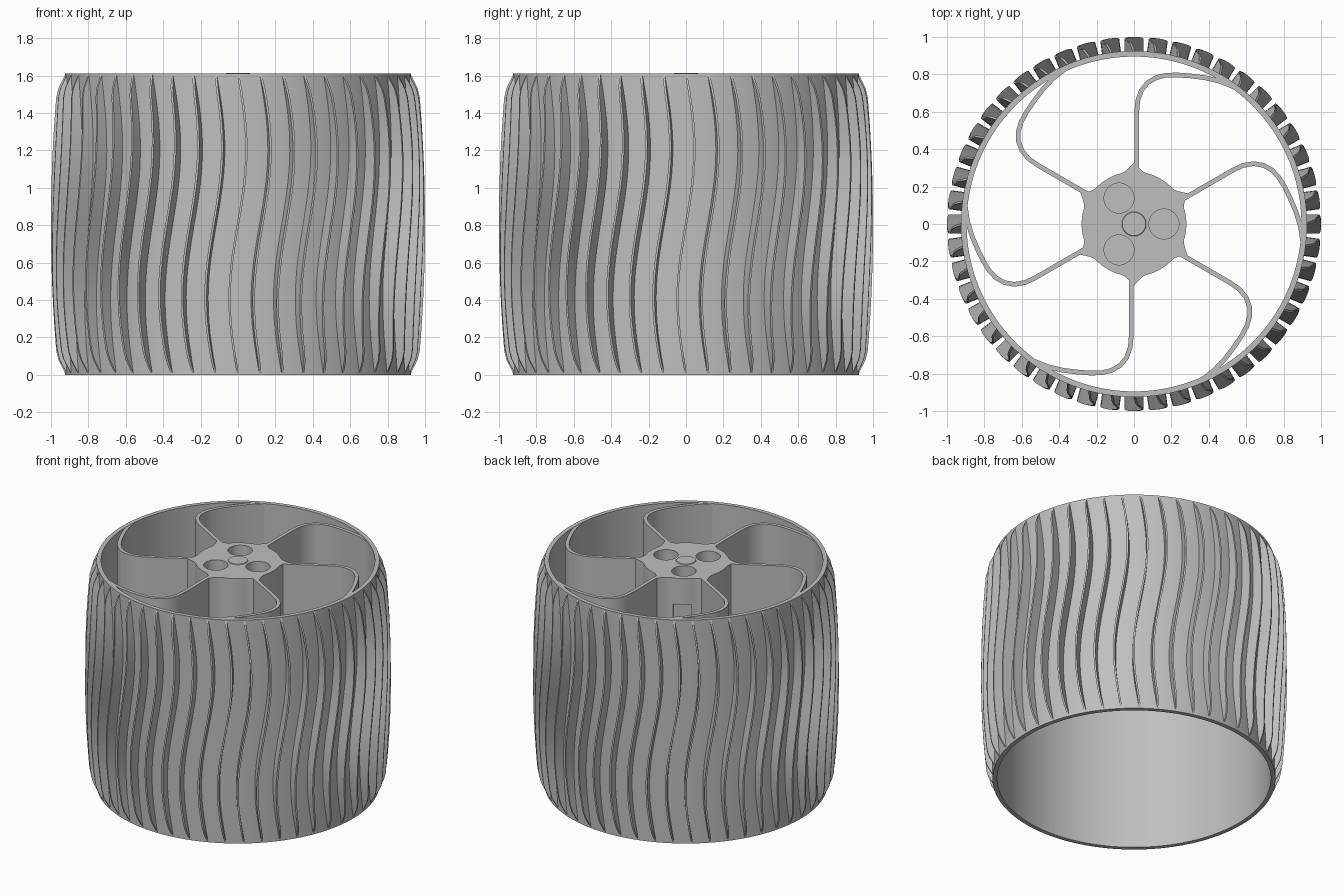
import bpy, bmesh, math
from mathutils import Matrix

if "Cube" in bpy.data.objects:
    bpy.data.objects.remove(bpy.data.objects["Cube"])

HEIGHT = 1.612
FINS = 48
SPOKES = 6
INNER = 0.895
OUTER = 0.925
SPOKE_BOTTOM = 1.05

grey = bpy.data.materials.new("plain_grey")
grey.use_nodes = True
colour = (0.52, 0.52, 0.52, 1)
grey.diffuse_color = colour
grey.node_tree.nodes["Principled BSDF"].inputs["Base Color"].default_value = colour


def finish(name, bm, smooth=True):
    bmesh.ops.recalc_face_normals(bm, faces=bm.faces)
    mesh = bpy.data.meshes.new(name)
    bm.to_mesh(mesh)
    bm.free()
    mesh.materials.append(grey)
    obj = bpy.data.objects.new(name, mesh)
    bpy.context.collection.objects.link(obj)
    if smooth:
        bpy.ops.object.select_all(action="DESELECT")
        obj.select_set(True)
        bpy.context.view_layer.objects.active = obj
        bpy.ops.object.shade_smooth_by_angle(angle=math.radians(25))
    return obj


def loft(bm, rings, capped=True, closed=False):
    """Skin a list of closed point rings."""
    rows = [[bm.verts.new(p) for p in ring] for ring in rings]
    count = len(rows[0])
    pairs = list(zip(rows, rows[1:]))
    if closed:
        pairs.append((rows[-1], rows[0]))
    for a, b in pairs:
        for i in range(count):
            j = (i + 1) % count
            bm.faces.new((a[i], a[j], b[j], b[i]))
    if capped and not closed:
        bm.faces.new(rows[0])
        bm.faces.new(rows[-1])


def polar(r, angle, z):
    return (r * math.cos(angle), r * math.sin(angle), z)


# Drum: thin open cylinder that carries the tread
bm = bmesh.new()
section = [(INNER, 0), (OUTER, 0), (OUTER, HEIGHT), (INNER, HEIGHT)]
steps = 192
loft(bm, [[polar(r, math.tau * i / steps, z) for r, z in section] for i in range(steps)], closed=True)
finish("drum", bm)


# Tread: thin raised wavy fins with a barrel crown and chamfered ends
def crown(z):
    bulge = 1 - 0.04 * (2 * z / HEIGHT - 1) ** 2
    edge = min(z, HEIGHT - z)
    return min(bulge, OUTER - 0.005 + edge * 0.5)


bm = bmesh.new()
half = 0.006
levels = [0, 0.08] + [0.08 + (HEIGHT - 0.16) * i / 30 for i in range(1, 30)] + [HEIGHT - 0.08, HEIGHT]
for k in range(FINS):
    turn = Matrix.Rotation(math.tau * k / FINS, 3, "Z")
    rings = []
    for z in levels:
        shift = -0.045 * math.sin(math.tau * z / HEIGHT)
        corners = [(crown(z), -half), (crown(z), half), (OUTER - 0.015, half), (OUTER - 0.015, -half)]
        rings.append([turn @ Matrix.Translation((r, shift + t, z)).translation for r, t in corners])
    loft(bm, rings)
finish("tread_fins", bm)

# Spokes: upright ribbons that bend over and meet the drum tangentially
path = [(0.015, 0.25), (0.015, 0.6), (0.02, 0.66), (0.04, 0.715), (0.075, 0.757), (0.12, 0.783),
        (0.17, 0.795), (0.23, 0.797), (0.3, 0.792), (0.38, 0.782), (0.46, 0.763), (0.55, 0.727)]
left, right = [], []
for i, (x, y) in enumerate(path):
    ax, ay = path[max(i - 1, 0)]
    bx, by = path[min(i + 1, len(path) - 1)]
    length = math.hypot(bx - ax, by - ay)
    nx, ny = (ay - by) / length * 0.0125, (bx - ax) / length * 0.0125
    left.append((x + nx, y + ny))
    right.append((x - nx, y - ny))
outline = left + right[::-1]
for k in range(SPOKES):
    bm = bmesh.new()
    loft(bm, [[(x, y, z) for x, y in outline] for z in (SPOKE_BOTTOM, HEIGHT - 0.002)])
    bm.transform(Matrix.Rotation(math.tau * k / SPOKES, 4, "Z"))
    finish("spoke_%d" % (k + 1), bm)


# Hub: disc flaring into each spoke root
def hub_radius(angle):
    sector = math.tau / SPOKES
    d = abs((angle - math.pi / 2 + sector / 2) % sector - sector / 2)
    return 0.28 + 0.05 * max(0, 1 - d / 0.25) ** 2


bm = bmesh.new()
angles = [math.tau * i / 180 for i in range(180)]
loft(bm, [[polar(hub_radius(a), a, z) for a in angles] for z in (SPOKE_BOTTOM, HEIGHT - 0.002)])
hub = finish("hub", bm, smooth=False)

# Cutters: three blind holes and a small side slot
bm = bmesh.new()
for k in range(3):
    spot = Matrix.Translation(polar(0.16, math.tau * k / 3, HEIGHT))
    bmesh.ops.create_cone(bm, cap_ends=True, segments=48, radius1=0.08, radius2=0.08, depth=0.8, matrix=spot)
slot = Matrix.Rotation(math.tau / 3, 4, "Z") @ Matrix.Translation((0.3, 0, 1.35))
bmesh.ops.create_cube(bm, size=1, matrix=slot @ Matrix.Diagonal((0.1, 0.12, 0.14, 1)))
cutter = finish("hub_cutter", bm, smooth=False)
cutter.hide_render = True
cut = hub.modifiers.new("holes", "BOOLEAN")
cut.operation = "DIFFERENCE"
cut.solver = "EXACT"
cut.object = cutter
bpy.ops.object.select_all(action="DESELECT")
hub.select_set(True)
bpy.context.view_layer.objects.active = hub
bpy.ops.object.modifier_apply(modifier=cut.name)
bpy.data.objects.remove(cutter)
bpy.ops.object.shade_smooth_by_angle(angle=math.radians(30))

# Centre boss with a tapered edge
bm = bmesh.new()
bmesh.ops.create_cone(bm, cap_ends=True, segments=48, radius1=0.075, radius2=0.062, depth=0.02,
                      matrix=Matrix.Translation((0, 0, HEIGHT - 0.007)))
finish("centre_boss", bm)
